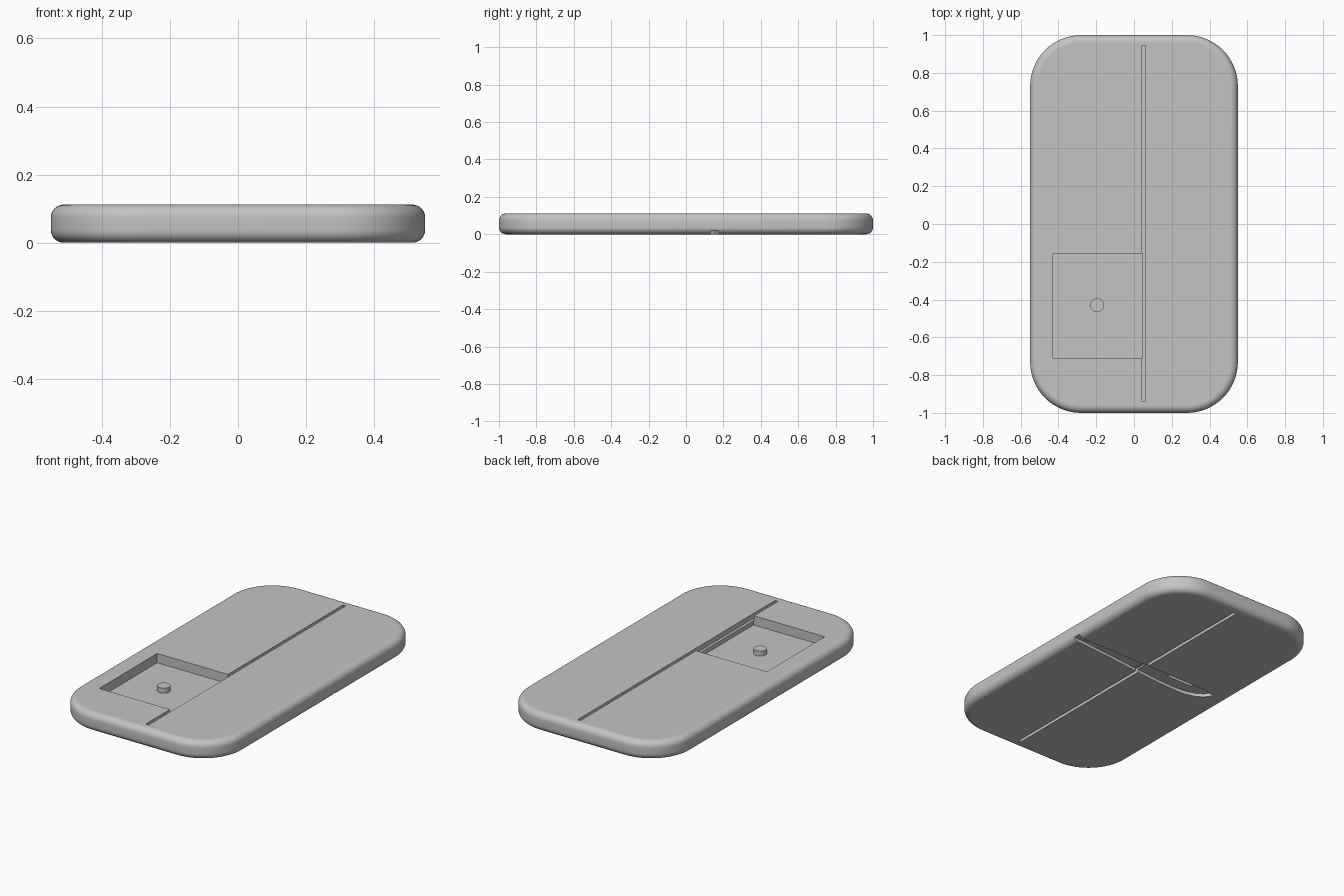
import bpy, bmesh
from math import sin, cos, pi, radians

cube = bpy.data.objects.get("Cube")
if cube:
    bpy.data.objects.remove(cube)

gray = bpy.data.materials.new("plain gray")
gray.use_nodes = True
GRAY = (0.55, 0.55, 0.55, 1)
gray.diffuse_color = GRAY
gray.node_tree.nodes["Principled BSDF"].inputs["Base Color"].default_value = GRAY

W, L, H = 0.55, 1.0, 0.112     # half width, half length, thickness
CORNER, EDGE = 0.27, 0.038     # plan corner radius, rim rounding


def make_object(name, bm):
    bmesh.ops.recalc_face_normals(bm, faces=bm.faces)
    mesh = bpy.data.meshes.new(name)
    bm.to_mesh(mesh)
    bm.free()
    mesh.materials.append(gray)
    obj = bpy.data.objects.new(name, mesh)
    bpy.context.collection.objects.link(obj)
    return obj


def prism(name, outline, z0, z1):
    """Extrude a flat outline from z0 to z1."""
    bm = bmesh.new()
    face = bm.faces.new([bm.verts.new((x, y, z0)) for x, y in outline])
    top = bmesh.ops.extrude_face_region(bm, geom=[face])["geom"]
    for v in top:
        if isinstance(v, bmesh.types.BMVert):
            v.co.z = z1
    return make_object(name, bm)


def box(name, x0, x1, y0, y1, z0, z1):
    return prism(name, [(x0, y0), (x1, y0), (x1, y1), (x0, y1)], z0, z1)


def rounded_outline(inset, steps=16):
    r = CORNER - inset
    points = []
    for i, (sx, sy) in enumerate([(1, 1), (-1, 1), (-1, -1), (1, -1)]):
        for s in range(steps + 1):
            a = (i + s / steps) * pi / 2
            points.append((sx * (W - CORNER) + r * cos(a),
                           sy * (L - CORNER) + r * sin(a)))
    return points


def slab(name, steps=8):
    """Rounded slab made of stacked rings with a softened rim."""
    rims = [(EDGE * (1 - sin(s / steps * pi / 2)), EDGE * (1 - cos(s / steps * pi / 2)))
            for s in range(steps + 1)]
    levels = rims + [(i, H - z) for i, z in reversed(rims)]
    bm = bmesh.new()
    rings = [[bm.verts.new((x, y, z)) for x, y in rounded_outline(i)] for i, z in levels]
    for a, b in zip(rings, rings[1:]):
        for k in range(len(a)):
            n = (k + 1) % len(a)
            bm.faces.new((a[k], a[n], b[n], b[k]))
    bm.faces.new(rings[0][::-1])
    bm.faces.new(rings[-1])
    return make_object(name, bm)


def cut(target, cutter):
    cutter.hide_render = True
    mod = target.modifiers.new("cut", 'BOOLEAN')
    mod.operation = 'DIFFERENCE'
    mod.solver = 'EXACT'
    mod.object = cutter
    bpy.context.view_layer.objects.active = target
    bpy.ops.object.modifier_apply(modifier=mod.name)
    bpy.data.objects.remove(cutter)


def smooth(obj):
    bpy.ops.object.select_all(action='DESELECT')
    obj.select_set(True)
    bpy.context.view_layer.objects.active = obj
    bpy.ops.object.shade_smooth_by_angle(angle=radians(30))
    for p in obj.data.polygons:
        if abs(p.normal.z) > 0.999:
            p.use_smooth = False


body = slab("body")

# Square pocket and long groove on the top, matching groove underneath
FLOOR = 0.056
cut(body, box("pocket_cutter", -0.43, 0.046, -0.71, -0.157, FLOOR, 0.2))
for z0, z1 in ((H - 0.03, 0.2), (-0.1, 0.03)):
    cut(body, box("groove_cutter", 0.043, 0.062, -0.94, 0.944, z0, z1))

# Blade shaped recess underneath, open at the left side, with a small slot
blade = [(0.65, 0.175), (0.65, 0.135), (0.5, 0.13), (0.28, 0.11), (0.07, 0.087),
         (-0.13, 0.068), (-0.24, 0.063), (-0.32, 0.067), (-0.38, 0.085),
         (-0.42, 0.11), (-0.45, 0.155), (-0.36, 0.175)]
cut(body, prism("blade_cutter", blade, -0.1, 0.02))
cut(body, box("slot_cutter", -0.31, -0.135, 0.13, 0.152, -0.1, 0.04))
smooth(body)

# Round button standing in the pocket
ring = [(-0.195 + 0.037 * cos(a * pi / 16), -0.43 + 0.037 * sin(a * pi / 16)) for a in range(32)]
button = prism("button", ring, FLOOR - 0.002, 0.086)
smooth(button)
